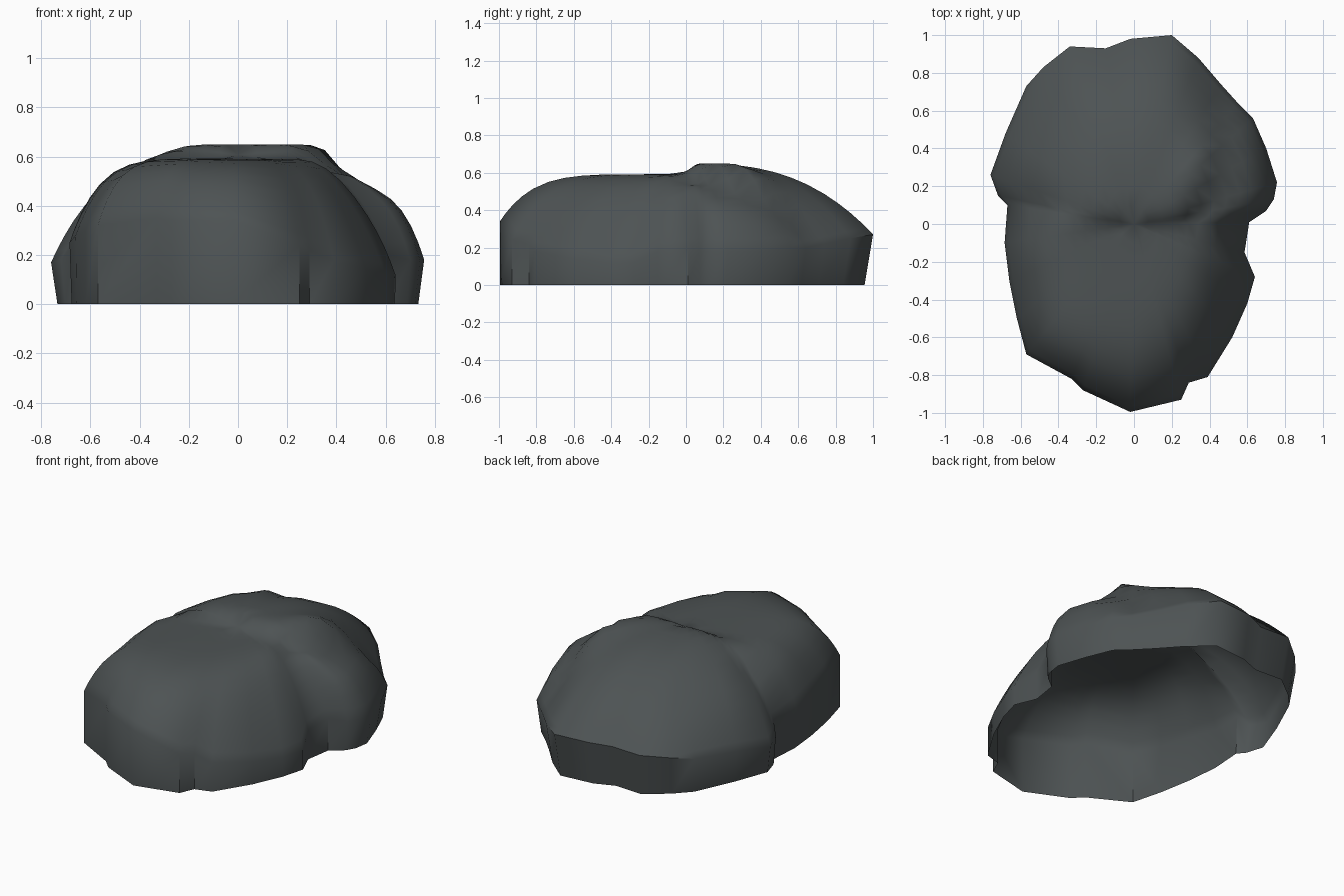
import bpy, bmesh, math
from mathutils import Vector

if "Cube" in bpy.data.objects:
    bpy.data.objects.remove(bpy.data.objects["Cube"])

# Widest outline of the boulder: x, y, shoulder height, steepness of the roll-over
OUTLINE = [
    (.20, 1.0, .27, 2.8), (.34, .88, .25, 3), (.46, .74, .22, 3.5), (.55, .64, .20, 4.5),
    (.63, .56, .20, 7), (.70, .40, .18, 8), (.757, .22, .18, 8), (.74, .13, .18, 8),
    (.70, .07, .18, 8), (.61, .01, .20, 6), (.585, -.15, .18, 5), (.64, -.28, .12, 5),
    (.60, -.42, .12, 4.5), (.52, -.60, .14, 4.5), (.39, -.81, .18, 4.5), (.29, -.84, .22, 5),
    (.25, -.93, .24, 5), (-.02, -.995, .34, 6), (-.27, -.88, .34, 7), (-.33, -.82, .35, 8),
    (-.57, -.69, .32, 7), (-.62, -.50, .30, 6), (-.66, -.30, .28, 6), (-.685, -.10, .25, 6),
    (-.67, .10, .24, 5), (-.72, .15, .18, 4), (-.76, .26, .17, 4), (-.68, .48, .20, 4),
    (-.57, .73, .22, 3.5), (-.48, .83, .24, 3), (-.34, .94, .26, 3), (-.15, .93, .26, 2.8),
    (-.02, .98, .27, 2.8)]
RINGS = [.97, .93, .88, .82, .74, .65, .56, .47, .38, .29, .2, .1]


def smooth(a, b, v):
    t = min(1, max(0, (v - a) / (b - a)))
    return t * t * (3 - 2 * t)


def seg_dist(p, a, b):
    a, b = Vector(a), Vector(b)
    t = max(0, min(1, (p - a).dot(b - a) / (b - a).length_squared))
    return (p - a - (b - a) * t).length


def crown(x, y):
    """Top height: flat front slab, raised back slab, grooves between lobes."""
    p = Vector((x, y))
    back = smooth(-.04, .08, y - .45 * max(0, x - .2)) * smooth(.5, .35, x)
    z = .592 + .058 * back * smooth(-.5, -.15, x)
    z -= .10 * smooth(.28, .6, x)                      # right ledge sits lower
    groove = min(seg_dist(p, (.56, .66), (.46, .3)), seg_dist(p, (.46, .3), (.34, .04)))
    z -= .05 * math.exp(-(groove / .06) ** 2)
    left = seg_dist(p, (-.70, .12), (-.5, .08))
    return z - .05 * math.exp(-(left / .05) ** 2)


# Boulder shell: rings stacked from the open foot to the crown
bm = bmesh.new()
foot, rim = [], []
for x, y, z, p in OUTLINE:
    k = 1 - .045 * smooth(0, .9, y) - .025 * smooth(.62, .75, abs(x))
    foot.append(bm.verts.new((x * k, y * k, 0)))
    rim.append(bm.verts.new((x, y, z)))
rows = [foot, rim]
for t in RINGS:
    row = []
    for x, y, z, p in OUTLINE:
        h = crown(x * t, y * t)
        row.append(bm.verts.new((x * t, y * t, z + (h - z) * (1 - t ** p))))
    rows.append(row)
top = bm.verts.new((0, 0, crown(0, 0)))
n = len(OUTLINE)
for a, b in zip(rows, rows[1:]):
    for i in range(n):
        j = (i + 1) % n
        bm.faces.new((a[j], a[i], b[i], b[j]))
for i in range(n):
    bm.faces.new((rows[-1][(i + 1) % n], rows[-1][i], top))
for f in bm.faces:
    f.smooth = True
mesh = bpy.data.meshes.new("boulder")
bm.to_mesh(mesh)
bm.free()
boulder = bpy.data.objects.new("boulder", mesh)
bpy.context.collection.objects.link(boulder)

# Dark slate stone
stone = bpy.data.materials.new("dark slate")
stone.diffuse_color = (.075, .086, .088, 1)
stone.use_nodes = True
stone.node_tree.nodes["Principled BSDF"].inputs["Base Color"].default_value = stone.diffuse_color
mesh.materials.append(stone)

bpy.context.view_layer.objects.active = boulder
boulder.select_set(True)
bpy.ops.object.shade_smooth_by_angle(angle=math.radians(45))
